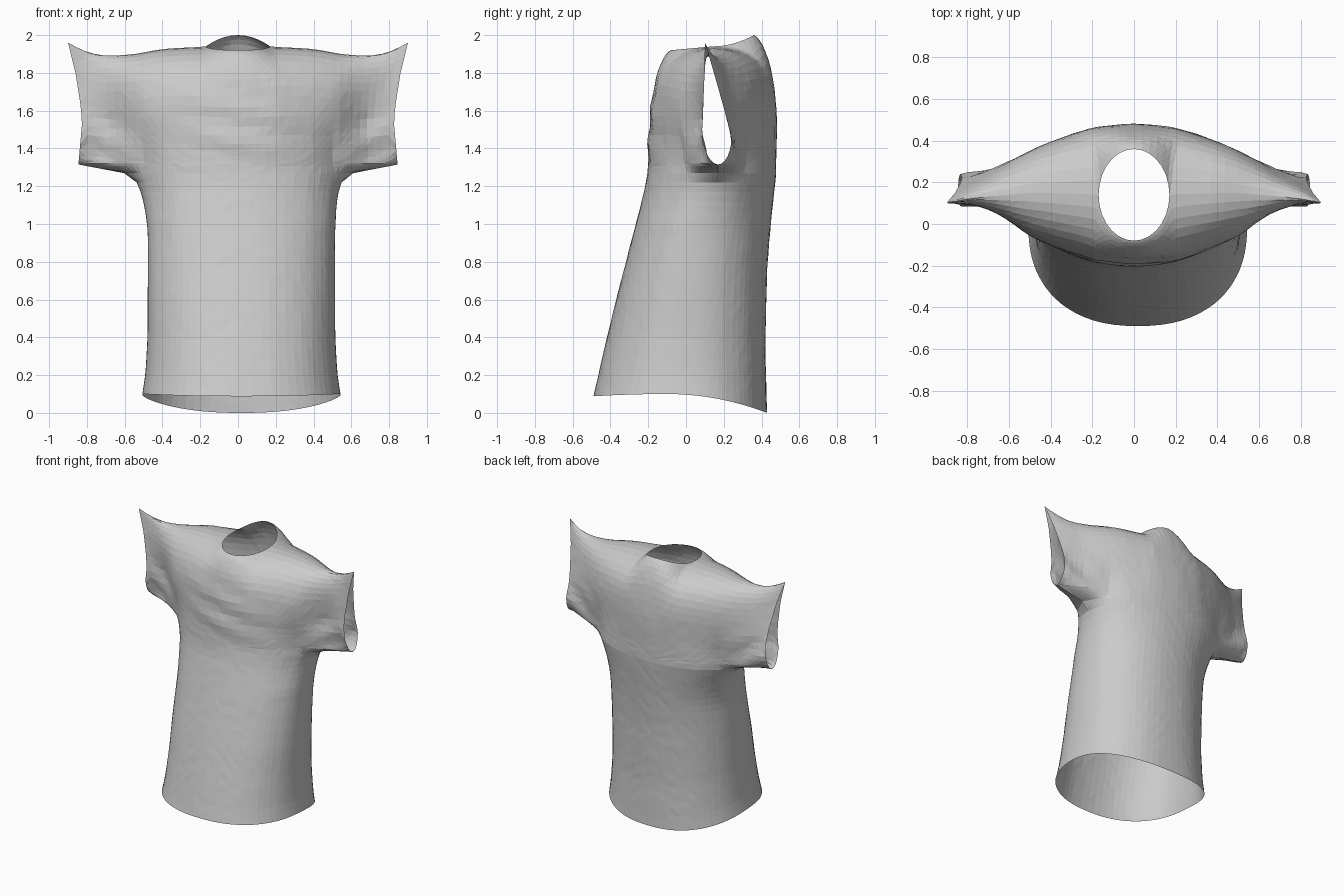
import bpy, bmesh, math, random

random.seed(4)
if "Cube" in bpy.data.objects:
    bpy.data.objects.remove(bpy.data.objects["Cube"], do_unlink=True)


def curve(points, v):
    """Linear interpolation through (position, value) pairs."""
    if v <= points[0][0]:
        return points[0][1]
    for (a, fa), (b, fb) in zip(points, points[1:]):
        if v <= b:
            return fa + (fb - fa) * (v - a) / (b - a)
    return points[-1][1]


def mix(a, b, k):
    return a + (b - a) * k


def clamp(v):
    return max(0, min(1, v))


def smooth(v):
    v = clamp(v)
    return v * v * (3 - 2 * v)


# Torso profiles by height
HALF_WIDTH = [(.09, .525), (.2, .508), (.4, .497), (.95, .495), (1.1, .508), (1.2, .53), (1.27, .56)]
BODY_FRONT = [(.09, -.49), (.35, -.43), (.6, -.37), (.85, -.305), (1.1, -.24), (1.2, -.215), (1.27, -.203)]
BODY_BACK = [(.09, .43), (.4, .42), (.8, .43), (1, .447), (1.27, .478)]
SIDE_Y = [(.09, -.01), (.6, .01), (1, .06), (1.27, .17)]
# Chest and sleeve profiles by distance from the centre line
SLEEVE_FRONT = [(0, -.2), (.2, -.18), (.4, -.115), (.52, -.055), (.6, .02), (.68, .08), (.84, .08)]
SHOULDER_FRONT = [(0, -.2), (.2, -.18), (.4, -.11), (.55, -.055), (.7, .015), (.84, .09)]
CHEST_BACK = [(0, .49), (.2, .467), (.4, .4), (.55, .335), (.7, .28), (.84, .265)]
RIDGE_Y = [(.17, .14), (.5, .15), (.8, .12), (.9, .1)]
RIDGE_Z = [(.17, 1.94), (.4, 1.93), (.55, 1.9), (.7, 1.89), (.8, 1.91), (.9, 1.96)]
CUFF_X = [(0, .845), (.35, .825), (.5, .835), (.75, .86), (1, .9)]

NECK, FAN, ARM, TIP = .17, .34, .5, .9
ARM_ANGLE = math.asin(ARM / .56)
# Each column has its place on the body and its place at the shoulder
COLUMNS = [(FAN * i / 7, NECK * math.sin(math.pi / 2 * i / 7)) for i in range(8)]
COLUMNS += [(mix(FAN, ARM, i / 5), mix(NECK, ARM, i / 5)) for i in range(1, 6)]
COLUMNS += [(mix(ARM, TIP, i / 9), mix(ARM, TIP, i / 9)) for i in range(1, 10)]
BODY_ROWS, CHEST_ROWS = 24, 18


def body_point(low, r, back):
    """Point on the closed torso tube, r from hem to underarm."""
    z = mix(.09, 1.27, r)
    if low <= ARM:
        angle = math.asin(low / .56)
    else:
        angle = mix(ARM_ANGLE, math.pi / 2, (low - ARM) / (TIP - ARM))
    power = 2 / mix(2.3, 2.1, r)
    edge = curve(BODY_BACK if back else BODY_FRONT, z)
    x = curve(HALF_WIDTH, z) * math.sin(angle) ** power
    y = mix(curve(SIDE_Y, z), edge, max(0, math.cos(angle)) ** power)
    hem = .1 - (.1 * ((y + .1) / .53) ** 2 if y > -.1 else .012 * ((y + .1) / .39) ** 2)
    return x, y, z + (hem - .09) * (1 - r)


def ridge_point(top, back):
    """Neckline in the middle, shoulder seam further out."""
    if top < NECK - 1e-5:
        reach = math.sqrt(1 - (top / NECK) ** 2)
        if back:
            return .14 + .22 * reach, 1.94 + .06 * reach ** 2
        return .14 - .22 * reach, 1.94 - .02 * reach
    return curve(RIDGE_Y, top), curve(RIDGE_Z, top)


def panel_depth(x, z, back):
    """Depth of the cloth; the front tucks in above the sleeve."""
    if back:
        return curve(CHEST_BACK, x)
    return mix(curve(SLEEVE_FRONT, x), curve(SHOULDER_FRONT, x), smooth((z - 1.5) / .35))


def chest_point(low, top, t, back):
    """Upper panel, t from the underarm fold to the shoulder."""
    sleeve = clamp((low - ARM) / (TIP - ARM))
    x = mix(low, top, t ** 1.5)
    if sleeve > 0:
        x = mix(ARM, curve(CUFF_X, t), sleeve)
    ridge_y, ridge_z = ridge_point(top, back)
    z = mix(1.315, ridge_z, t)
    # The sleeve opens up from its closed lower fold
    opened = mix(smooth((z - 1.3) / .35), clamp((z - 1.315) / .13) ** .5, sleeve ** .7)
    base = mix(body_point(low, 1, back)[1], panel_depth(x, z, back), opened)
    boxy = clamp(low / FAN)
    rounded = max(0, 1 - t ** mix(2.5, 6 if back else 4.5, boxy)) ** mix(.6, .5, boxy)
    flat = 1 - t ** (1.2 if back else 1)
    return x, mix(ridge_y, base, mix(rounded, flat, sleeve ** 1.5)), z


def panel(bm, back, side):
    rows = [[body_point(low, i / BODY_ROWS, back) for low, top in COLUMNS]
            for i in range(BODY_ROWS + 1)]
    for i in range(CHEST_ROWS + 1):
        t = .5 - .5 * math.cos(math.pi * i / CHEST_ROWS)
        rows.append([chest_point(low, top, t, back) for low, top in COLUMNS])
    grid = []
    for row in rows:
        grid.append([bm.verts.new((side * x + .018 * clamp((1.33 - z) * 3), y, z))
                     for x, y, z in row])
    for below, above in zip(grid, grid[1:]):
        for i in range(len(COLUMNS) - 1):
            face = [below[i], below[i + 1], above[i + 1], above[i]]
            bm.faces.new(face if (side > 0) != back else face[::-1])


# Shirt shell from four mirrored quarter panels
bm = bmesh.new()
for back in (False, True):
    for side in (1, -1):
        panel(bm, back, side)
bmesh.ops.remove_doubles(bm, verts=bm.verts, dist=.0005)
inner = [v for v in bm.verts if not v.is_boundary]
for _ in range(2):
    bmesh.ops.smooth_vert(bm, verts=inner, factor=.4,
                          use_axis_x=True, use_axis_y=True, use_axis_z=True)

# Soft chest folds, sleeve creases and slightly uneven cloth
for v in inner:
    x, y, z = v.co
    if y < .1:
        fold = math.exp(-(x / .3) ** 2 - ((z - 1.53) / .22) ** 2)
        v.co.y += .006 * fold * math.sin(z * 34 + 7 * x)
    crease = clamp((abs(x) - .52) * 6) * clamp((1.65 - z) * 5)
    v.co.y += .008 * crease * math.sin(z * 28 - abs(x) * 16)
    v.co.y += random.uniform(-.001, .001)
bmesh.ops.triangulate(bm, faces=bm.faces)

mesh = bpy.data.meshes.new("shirt")
bm.to_mesh(mesh)
bm.free()
shirt = bpy.data.objects.new("shirt", mesh)
bpy.context.collection.objects.link(shirt)

# Plain grey cloth
cloth = bpy.data.materials.new("grey_cloth")
cloth.use_nodes = True
grey = (.6, .6, .6, 1)
cloth.diffuse_color = grey
cloth.node_tree.nodes["Principled BSDF"].inputs["Base Color"].default_value = grey
mesh.materials.append(cloth)
